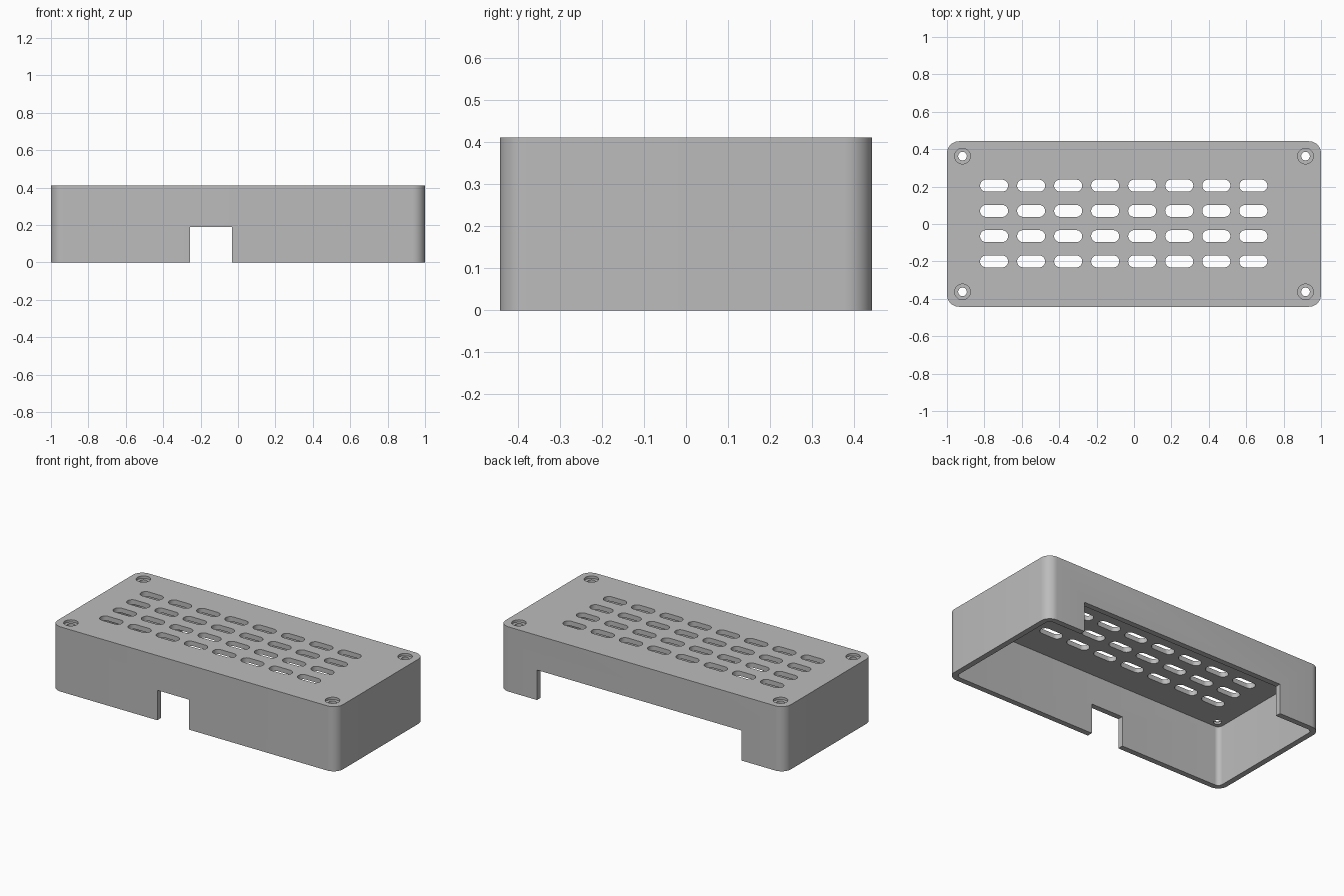
import bpy, math

if "Cube" in bpy.data.objects:
    bpy.data.objects.remove(bpy.data.objects["Cube"], do_unlink=True)

W, D, H = 2.0, 0.885, 0.41      # overall size
WALL, ROOF, RADIUS = 0.035, 0.03, 0.065

grey = bpy.data.materials.new("matte_grey")
grey.use_nodes = True
grey.diffuse_color = (0.5, 0.5, 0.5, 1)
grey.node_tree.nodes["Principled BSDF"].inputs["Base Color"].default_value = (0.5, 0.5, 0.5, 1)


def outline(w, d, r, cx=0, cy=0, steps=10):
    """Rounded rectangle; a circle or a slot when the radius fills it."""
    pts = []
    for i, (sx, sy) in enumerate([(1, 1), (-1, 1), (-1, -1), (1, -1)]):
        for k in range(steps + 1):
            a = (i + k / steps) * math.pi / 2
            p = (cx + sx * (w / 2 - r) + r * math.cos(a),
                 cy + sy * (d / 2 - r) + r * math.sin(a))
            if not pts or math.dist(p, pts[-1]) > 1e-5:
                pts.append(p)
    if math.dist(pts[0], pts[-1]) < 1e-5:
        pts.pop()
    return pts


def loft(verts, faces, rings):
    """Append a closed solid through stacked (outline, height) rings."""
    base, n = len(verts), len(rings[0][0])
    for pts, z in rings:
        verts += [(x, y, z) for x, y in pts]
    faces.append([base + i for i in reversed(range(n))])
    faces.append([base + (len(rings) - 1) * n + i for i in range(n)])
    for r in range(len(rings) - 1):
        a = base + r * n
        for i in range(n):
            j = (i + 1) % n
            faces.append([a + i, a + j, a + n + j, a + n + i])


def solid(name, stacks):
    verts, faces = [], []
    for rings in stacks:
        loft(verts, faces, rings)
    mesh = bpy.data.meshes.new(name)
    mesh.from_pydata(verts, [], faces)
    mesh.materials.append(grey)
    obj = bpy.data.objects.new(name, mesh)
    bpy.context.collection.objects.link(obj)
    return obj


def box(x0, x1, y0, y1, z0, z1):
    pts = [(x0, y0), (x1, y0), (x1, y1), (x0, y1)]
    return [(pts, z0), (pts, z1)]


def prism(pts, z0, z1):
    return [(pts, z0), (pts, z1)]


# Rounded outer shell
case = solid("case_cover", [prism(outline(W, D, RADIUS), 0, H)])

# Hollow interior, open at the bottom
cavity = solid("cavity_cutter", [
    prism(outline(W - 2 * WALL, D - 2 * WALL, RADIUS - WALL), -0.1, H - ROOF)])

# Small front opening and wide back opening
notches = solid("notch_cutter", [
    box(-0.256, -0.032, -0.6, -0.3, -0.1, 0.19),
    box(-0.70, 0.735, 0.3, 0.6, -0.1, 0.19)])

# Grid of ventilation slots
slots = solid("vent_cutter", [
    prism(outline(0.15, 0.064, 0.0319, -0.748 + 0.198 * i, 0.205 - 0.135 * j), H - 0.1, H + 0.1)
    for i in range(8) for j in range(4)])

# Counterbored screw holes in the corners
screws = []
for sx in (-1, 1):
    for sy in (-1, 1):
        small, large = [outline(2 * r, 2 * r, r, sx * 0.917, sy * 0.363, 8) for r in (0.023, 0.042)]
        screws.append([(small, H - 0.1), (small, H - 0.015), (large, H - 0.015), (large, H + 0.1)])
holes = solid("screw_hole_cutter", screws)

bpy.ops.object.select_all(action="DESELECT")
bpy.context.view_layer.objects.active = case
case.select_set(True)
for cutter in (cavity, notches, slots, holes):
    cutter.hide_render = True
    mod = case.modifiers.new(cutter.name, "BOOLEAN")
    mod.operation, mod.solver, mod.object = "DIFFERENCE", "EXACT", cutter
    bpy.ops.object.modifier_apply(modifier=mod.name)
    bpy.data.objects.remove(cutter, do_unlink=True)

bpy.ops.object.shade_smooth_by_angle(angle=math.radians(30))
